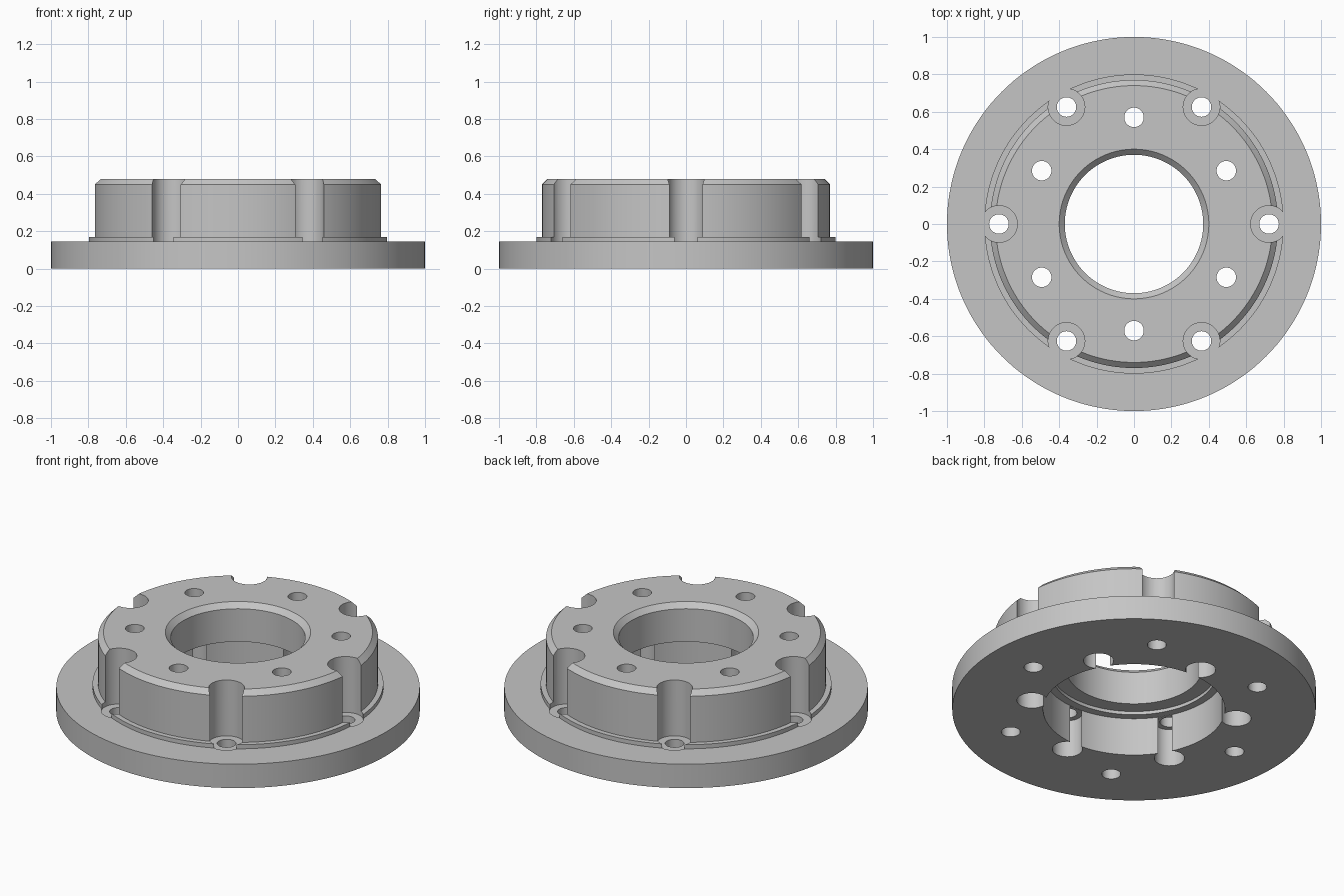
import bpy, bmesh, math

cube = bpy.data.objects.get("Cube")
if cube:
    bpy.data.objects.remove(cube, do_unlink=True)

metal = bpy.data.materials.new("grey metal")
metal.use_nodes = True
GREY = (0.56, 0.56, 0.56, 1)
metal.diffuse_color = GREY
metal.node_tree.nodes["Principled BSDF"].inputs["Base Color"].default_value = GREY


def add_object(name, bm):
    mesh = bpy.data.meshes.new(name)
    bmesh.ops.recalc_face_normals(bm, faces=bm.faces)
    bm.to_mesh(mesh)
    bm.free()
    mesh.materials.append(metal)
    obj = bpy.data.objects.new(name, mesh)
    bpy.context.collection.objects.link(obj)
    return obj


def lathe(name, profile, steps=144):
    """Revolve a closed (radius, height) outline around z."""
    bm = bmesh.new()
    rings = []
    for i in range(steps):
        a = math.tau * i / steps
        rings.append([bm.verts.new((r * math.cos(a), r * math.sin(a), z))
                      for r, z in profile])
    n = len(profile)
    for i in range(steps):
        a, b = rings[i], rings[(i + 1) % steps]
        for j in range(n):
            k = (j + 1) % n
            bm.faces.new((a[j], b[j], b[k], a[k]))
    return add_object(name, bm)


def drill_ring(name, ring_radius, start, radius, low, high, steps=48):
    """Six cylinder cutters spaced around the axis."""
    bm = bmesh.new()
    for i in range(6):
        a = start + i * math.tau / 6
        made = bmesh.ops.create_cone(bm, cap_ends=True, segments=steps,
                                     radius1=radius, radius2=radius, depth=high - low)
        bmesh.ops.translate(bm, verts=made["verts"],
                            vec=(ring_radius * math.cos(a), ring_radius * math.sin(a),
                                 (low + high) / 2))
    cutter = add_object(name, bm)
    cutter.hide_render = True
    return cutter


# Flange, raised lip, chamfered hub, bore and stepped recess underneath
hub = lathe("flanged_hub", [
    (0.50, 0), (1, 0), (1, 0.145), (0.80, 0.145), (0.80, 0.17), (0.77, 0.17),
    (0.77, 0.45), (0.74, 0.48), (0.40, 0.48), (0.37, 0.45),
    (0.37, 0.25), (0.455, 0.25), (0.455, 0.23), (0.50, 0.23)])

# Outer bolt pockets and holes, inner bolt holes and head recesses
OUTER, INNER = 0.722, 0.57
cutters = [
    drill_ring("outer_pocket_cutter", OUTER, 0, 0.098, 0.141, 0.6),
    drill_ring("outer_hole_cutter", OUTER, 0, 0.052, -0.1, 0.3),
    drill_ring("inner_recess_cutter", INNER, math.pi / 6, 0.083, -0.1, 0.229),
    drill_ring("inner_hole_cutter", INNER, math.pi / 6, 0.052, -0.05, 0.6),
]
bpy.context.view_layer.objects.active = hub
for cutter in cutters:
    mod = hub.modifiers.new(cutter.name, "BOOLEAN")
    mod.operation = "DIFFERENCE"
    mod.solver = "EXACT"
    mod.object = cutter
    bpy.ops.object.modifier_apply(modifier=mod.name)
for cutter in cutters:
    bpy.data.objects.remove(cutter, do_unlink=True)

# Smooth round walls with crisp machined edges
bpy.ops.object.select_all(action="DESELECT")
hub.select_set(True)
bpy.ops.object.shade_smooth_by_angle(angle=math.radians(25))
